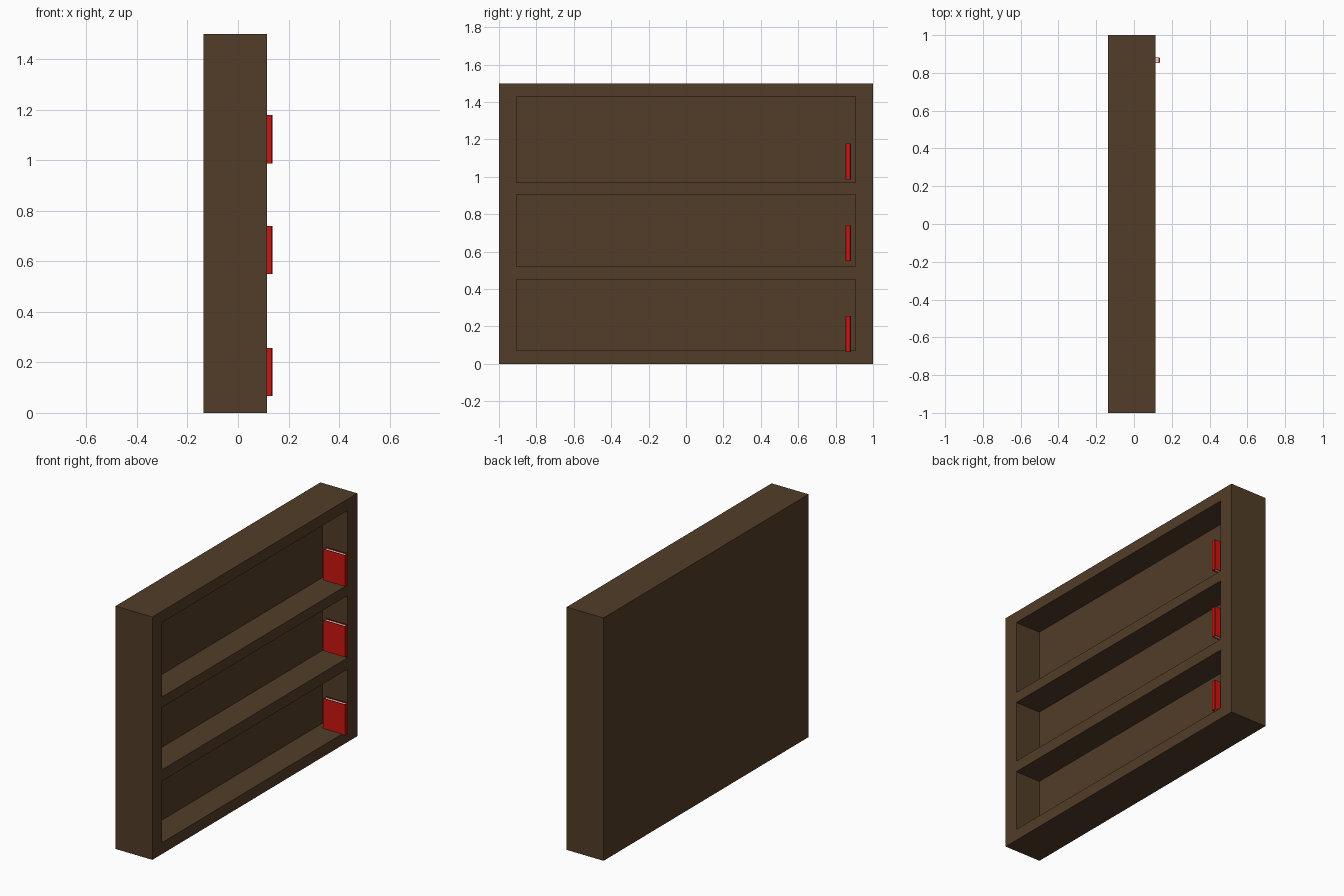
import bpy, bmesh

if "Cube" in bpy.data.objects:
    bpy.data.objects.remove(bpy.data.objects["Cube"])


def material(name, rgb):
    m = bpy.data.materials.new(name)
    m.diffuse_color = (*rgb, 1)
    m.use_nodes = True
    m.node_tree.nodes["Principled BSDF"].inputs["Base Color"].default_value = m.diffuse_color
    return m


wood = material("dark_wood", (0.084, 0.047, 0.021))
red = material("red_cover", (0.6, 0.008, 0.005))
paper = material("paper", (0.75, 0.72, 0.66))


def link(name, bm, mat):
    bmesh.ops.recalc_face_normals(bm, faces=bm.faces)
    mesh = bpy.data.meshes.new(name)
    bm.to_mesh(mesh)
    bm.free()
    if mat:
        mesh.materials.append(mat)
    ob = bpy.data.objects.new(name, mesh)
    bpy.context.collection.objects.link(ob)
    return ob


def box(name, lo, hi, mat=None):
    bm = bmesh.new()
    bmesh.ops.create_cube(bm, size=1)
    for v in bm.verts:
        v.co = [(a + b) / 2 + c * (b - a) for a, b, c in zip(lo, hi, v.co)]
    return link(name, bm, mat)


def prism(name, outline, z0, z1, mat):
    """Extrude an xy outline upwards."""
    bm = bmesh.new()
    base = bm.faces.new([bm.verts.new((x, y, z0)) for x, y in outline])
    top = bmesh.ops.extrude_face_region(bm, geom=[base])["geom"]
    for v in top:
        if isinstance(v, bmesh.types.BMVert):
            v.co.z = z1
    return link(name, bm, mat)


# Case: solid slab with three open compartments cut into the +x side
BACK, FRONT, INNER = -0.137, 0.115, -0.057
case = box("bookcase", (BACK, -1, 0), (FRONT, 1, 1.5), wood)
for i, (z0, z1) in enumerate([(0.07, 0.45), (0.52, 0.905), (0.97, 1.43)]):
    cutter = box(f"compartment_cutter_{i}", (INNER, -0.905, z0), (0.3, 0.905, z1))
    cutter.hide_render = True
    cutter.hide_set(True)
    cutter.display_type = 'WIRE'
    mod = case.modifiers.new("compartment", 'BOOLEAN')
    mod.operation = 'DIFFERENCE'
    mod.solver = 'EXACT'
    mod.object = cutter

# Books: U-shaped cover with a chamfered spine, page block set slightly inside
XB, XS, YC, H, T = -0.016, 0.137, 0.867, 0.015, 0.004
half = [(XB, H), (XS - 0.004, H), (XS, H - 0.004)]
inner = [(XS - 0.008, H - T), (XB, H - T)]
cover = ([(x, YC + y) for x, y in half] + [(x, YC - y) for x, y in reversed(half)]
         + [(x, YC - y) for x, y in reversed(inner)] + [(x, YC + y) for x, y in inner])
for i, (z0, z1) in enumerate([(0.066, 0.256), (0.549, 0.739), (0.986, 1.178)]):
    prism(f"book_cover_{i}", cover, z0, z1, red)
    box(f"book_pages_{i}", (XB + 0.004, YC - H + T, z0 + 0.005),
        (XS - 0.008, YC + H - T, z1 - 0.005), paper)
